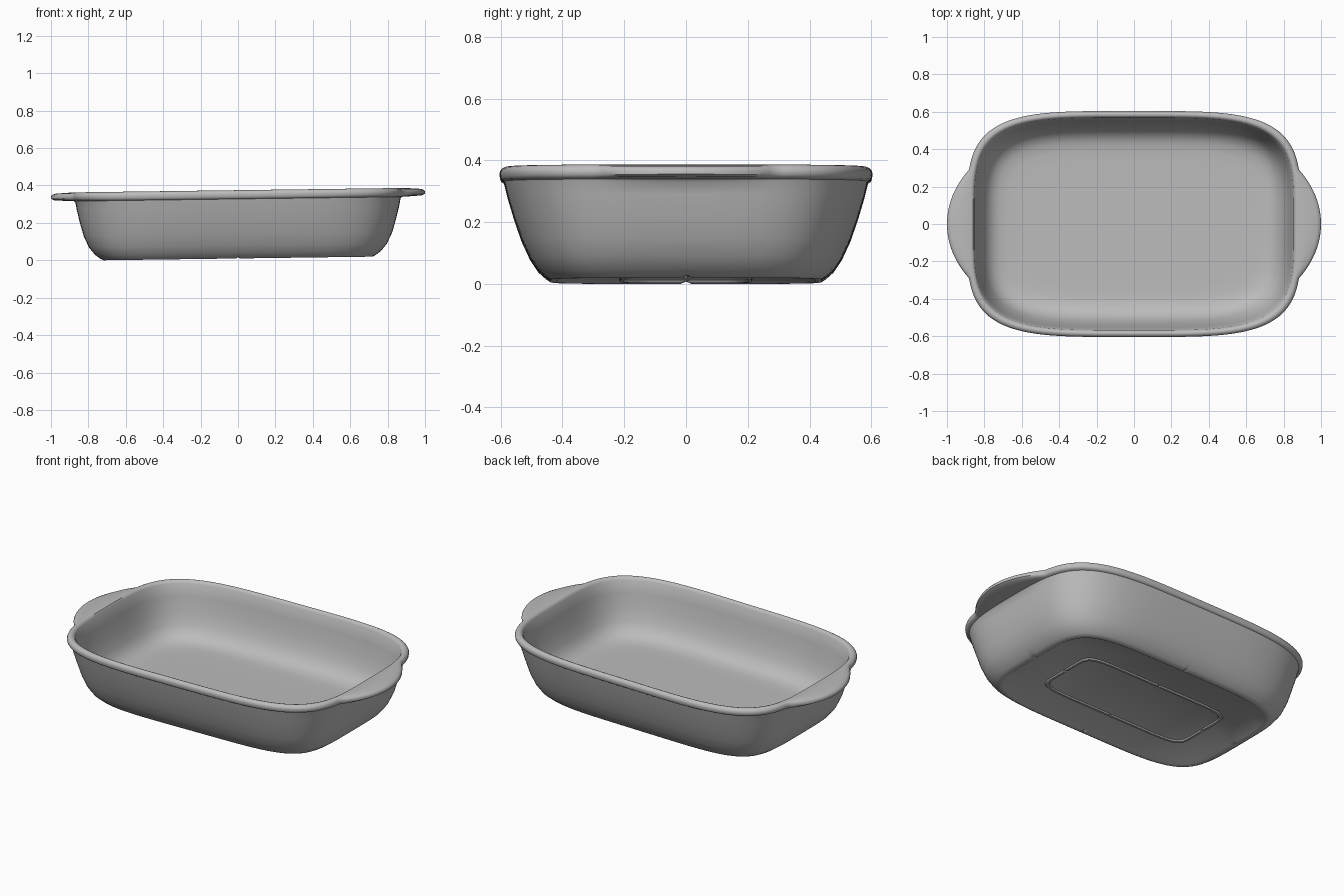
import bpy, bmesh, math

if "Cube" in bpy.data.objects:
    bpy.data.objects.remove(bpy.data.objects["Cube"], do_unlink=True)

SEGMENTS = 256

# Single glazed ceramic colour
glaze = bpy.data.materials.new("grey_ceramic")
glaze.use_nodes = True
glaze.diffuse_color = (0.5, 0.5, 0.5, 1)
glaze.node_tree.nodes["Principled BSDF"].inputs["Base Color"].default_value = (0.5, 0.5, 0.5, 1)


def outline_point(angle, a, b, n):
    """Point on a soft rounded rectangle with half sizes a and b."""
    c, s = math.cos(angle), math.sin(angle)
    r = (abs(c / a) ** n + abs(s / b) ** n) ** (-1 / n)
    return r * c, r * s


def loft(name, rings, caps):
    """Skin rings of (half x, half y, squareness, height, handle amount)."""
    bm = bmesh.new()
    rows = []
    for a, b, n, z, handle in rings:
        row = []
        for i in range(SEGMENTS):
            x, y = outline_point(math.tau * i / SEGMENTS, a, b, n)
            height = z
            # small notches where the foot ridges cross the centre lines
            if z == 0 and min(abs(x), abs(y)) < 0.006:
                height = 0.008
            # handles swell out of the lip on the short sides
            swell = max(0, 1 - (y / 0.29) ** 2)
            x += math.copysign(0.107 * handle * swell, x)
            # the dish leans very slightly to one side
            row.append(bm.verts.new((x, y, height + 0.0135 * (x + 0.72))))
        rows.append(row)
    for low, high in zip(rows, rows[1:]):
        for i in range(SEGMENTS):
            j = (i + 1) % SEGMENTS
            bm.faces.new((low[i], low[j], high[j], high[i]))
    if caps:
        bm.faces.new(rows[0][::-1])
        bm.faces.new(rows[-1])
    bmesh.ops.recalc_face_normals(bm, faces=bm.faces)
    mesh = bpy.data.meshes.new(name)
    bm.to_mesh(mesh)
    bm.free()
    mesh.materials.append(glaze)
    obj = bpy.data.objects.new(name, mesh)
    bpy.context.collection.objects.link(obj)
    bpy.ops.object.select_all(action="DESELECT")
    obj.select_set(True)
    bpy.context.view_layer.objects.active = obj
    bpy.ops.object.shade_smooth_by_angle(angle=math.radians(40))
    return obj


# Foot ridge, then the flaring outer wall
foot = [(0.69, 0.41, 5, 0.007, 0), (0.70, 0.42, 5, 0, 0),
        (0.72, 0.44, 5, 0, 0), (0.735, 0.453, 4.8, 0.008, 0)]
outer_wall = [(0.765, 0.478, 4.6, 0.03, 0), (0.797, 0.505, 4.4, 0.07, 0),
              (0.825, 0.533, 4.2, 0.13, 0), (0.845, 0.557, 4.1, 0.2, 0),
              (0.862, 0.578, 4.1, 0.27, 0), (0.869, 0.588, 4.1, 0.31, 0)]
# Rolled lip that carries both handles
lip = [(0.872, 0.59, 4.1, 0.318, 0.05), (0.880, 0.595, 4.1, 0.321, 0.5),
       (0.886, 0.599, 4.1, 0.324, 0.9), (0.892, 0.602, 4.1, 0.332, 1),
       (0.893, 0.604, 4.1, 0.344, 1), (0.890, 0.602, 4.1, 0.353, 0.97),
       (0.886, 0.598, 4.1, 0.359, 0.85), (0.879, 0.592, 4.1, 0.363, 0.4),
       (0.872, 0.585, 4.1, 0.365, 0), (0.862, 0.576, 4.1, 0.362, 0),
       (0.854, 0.568, 4.1, 0.35, 0)]
# Inner wall sweeping down into the flat floor
inner_wall = [(0.842, 0.555, 4.1, 0.28, 0), (0.826, 0.54, 4.1, 0.2, 0),
              (0.804, 0.517, 4.2, 0.13, 0), (0.785, 0.497, 4.3, 0.095, 0),
              (0.758, 0.47, 4.4, 0.068, 0), (0.722, 0.436, 4.5, 0.052, 0),
              (0.67, 0.39, 4.5, 0.046, 0), (0.60, 0.33, 4.5, 0.045, 0)]
loft("baking_dish", foot + outer_wall + lip + inner_wall, True)

# Raised rectangular bead under the base
loft("base_ridge", [(0.472, 0.192, 8, 0.012, 0), (0.48, 0.2, 8, 0, 0),
                    (0.492, 0.212, 8, 0, 0), (0.50, 0.22, 8, 0.012, 0)], False)
